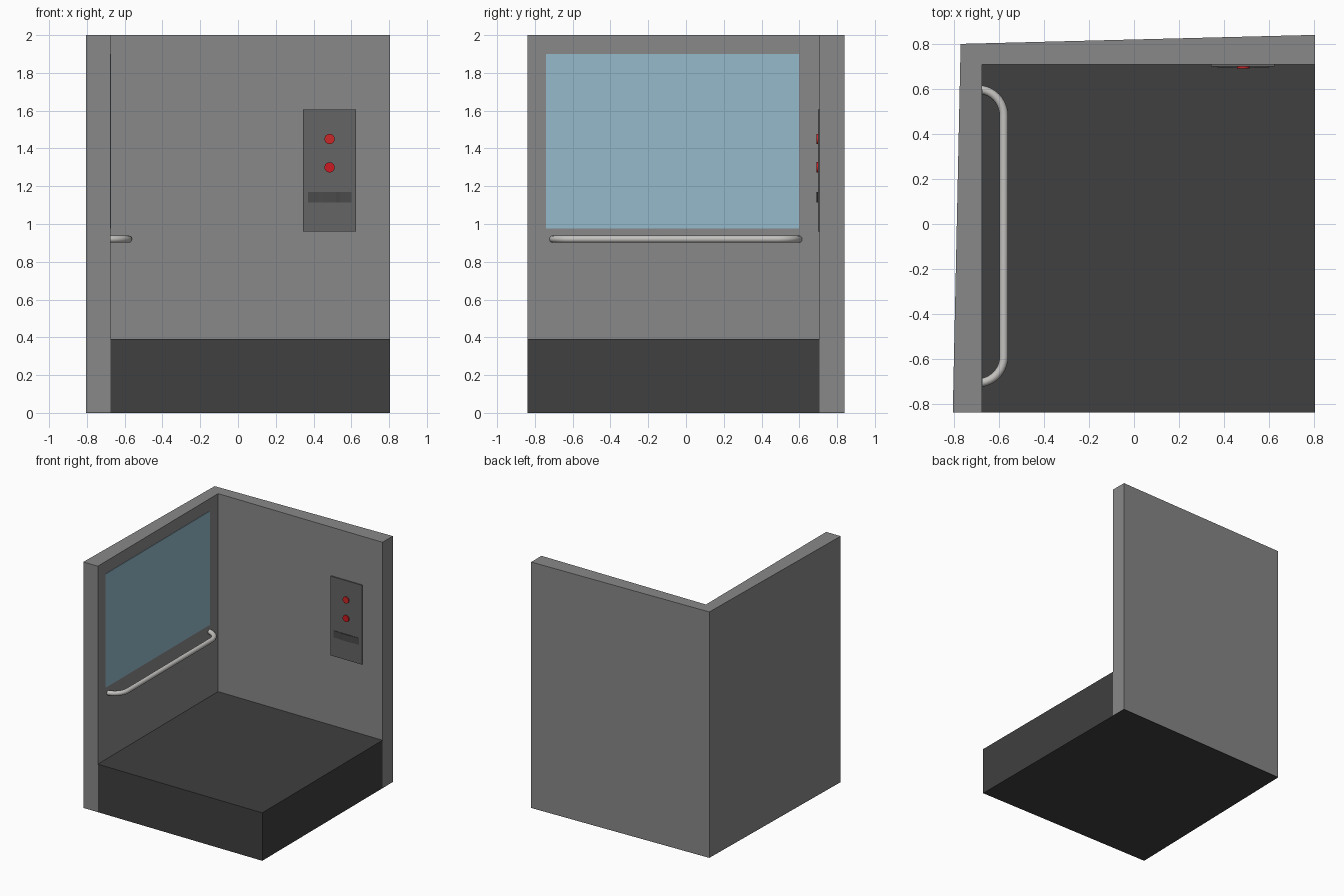
import bpy, bmesh, math

if "Cube" in bpy.data.objects:
    bpy.data.objects.remove(bpy.data.objects["Cube"])

def material(name, rgb):
    m = bpy.data.materials.new(name)
    m.diffuse_color = (*rgb, 1)
    m.use_nodes = True
    m.node_tree.nodes["Principled BSDF"].inputs["Base Color"].default_value = m.diffuse_color
    return m

GREY = material("wall_grey", (0.25, 0.25, 0.25))
DARK = material("floor_dark", (0.05, 0.05, 0.05))
PANEL = material("panel_grey", (0.13, 0.13, 0.13))
SLOT = material("slot_grey", (0.07, 0.07, 0.07))
GLASS = material("window_blue", (0.30, 0.49, 0.60))
RED = material("button_red", (0.6, 0.01, 0.015))
LIT = material("button_red_light", (0.6, 0.02, 0.02))
STEEL = material("rail_steel", (0.55, 0.54, 0.52))

def prism(name, outline, z0, z1, mat):
    """Extrude an xy outline between two heights."""
    bm = bmesh.new()
    face = bm.faces.new([bm.verts.new((x, y, z0)) for x, y in outline])
    up = bmesh.ops.extrude_face_region(bm, geom=[face])["geom"]
    for v in up:
        if isinstance(v, bmesh.types.BMVert):
            v.co.z = z1
    bmesh.ops.recalc_face_normals(bm, faces=bm.faces)
    me = bpy.data.meshes.new(name)
    bm.to_mesh(me)
    bm.free()
    me.materials.append(mat)
    ob = bpy.data.objects.new(name, me)
    bpy.context.collection.objects.link(ob)
    return ob

def box(name, x, y, z, mat):
    return prism(name, [(x[0], y[0]), (x[1], y[0]), (x[1], y[1]), (x[0], y[1])], *z, mat)

IN_X, IN_Y, R, F = -0.675, 0.708, 0.805, -0.838

# L-shaped walls with slightly tapering outer faces, on a thin dark underside
outer = [(-0.805, F), (R, F), (R, 0.84), (-0.77, 0.80)]
prism("walls", [outer[0], (IN_X, F), (IN_X, IN_Y), (R, IN_Y), outer[2], outer[3]], 0.003, 2, GREY)
prism("underside", outer, 0, 0.003, DARK)

# raised floor
box("floor", (IN_X, R), (F, IN_Y), (0.003, 0.39), DARK)

# window pane on the left wall
box("window", (IN_X - 0.01, IN_X + 0.003), (-0.74, 0.598), (0.975, 1.90), GLASS)

# control panel, buttons and bowed slot
box("control_panel", (0.343, 0.625), (0.699, IN_Y + 0.005), (0.96, 1.605), PANEL)
for name, z, mat in (("upper_button", 1.45, LIT), ("lower_button", 1.30, RED)):
    bpy.ops.mesh.primitive_cylinder_add(vertices=24, radius=0.027, depth=0.014,
        location=(0.485, 0.697, z), rotation=(math.pi / 2, 0, 0))
    b = bpy.context.object
    b.name = name
    b.data.materials.append(mat)
    bpy.ops.object.shade_smooth_by_angle()
prism("slot", [(0.37, 0.702), (0.37, 0.696), (0.43, 0.696), (0.45, 0.692), (0.52, 0.692),
               (0.54, 0.696), (0.60, 0.696), (0.60, 0.702)], 1.115, 1.17, SLOT)

# handrail: straight bar with a quarter bend into the wall at each end
cx, rad, mid, half = -0.695, 0.117, -0.054, 0.535
bend = [(cx + rad * math.cos(a), half + rad * math.sin(a))
        for a in (math.pi / 2 * (1 - i / 10) for i in range(11))]
path = [(x, mid + y) for x, y in bend] + [(x, mid - y) for x, y in reversed(bend)]
cu = bpy.data.curves.new("handrail", "CURVE")
cu.dimensions = "3D"
cu.bevel_depth = 0.019
cu.bevel_resolution = 4
cu.use_fill_caps = True
sp = cu.splines.new("POLY")
sp.points.add(len(path) - 1)
for p, (x, y) in zip(sp.points, path):
    p.co = (x, y, 0.92, 1)
sp.use_smooth = True
cu.materials.append(STEEL)
bpy.context.collection.objects.link(bpy.data.objects.new("handrail", cu))
